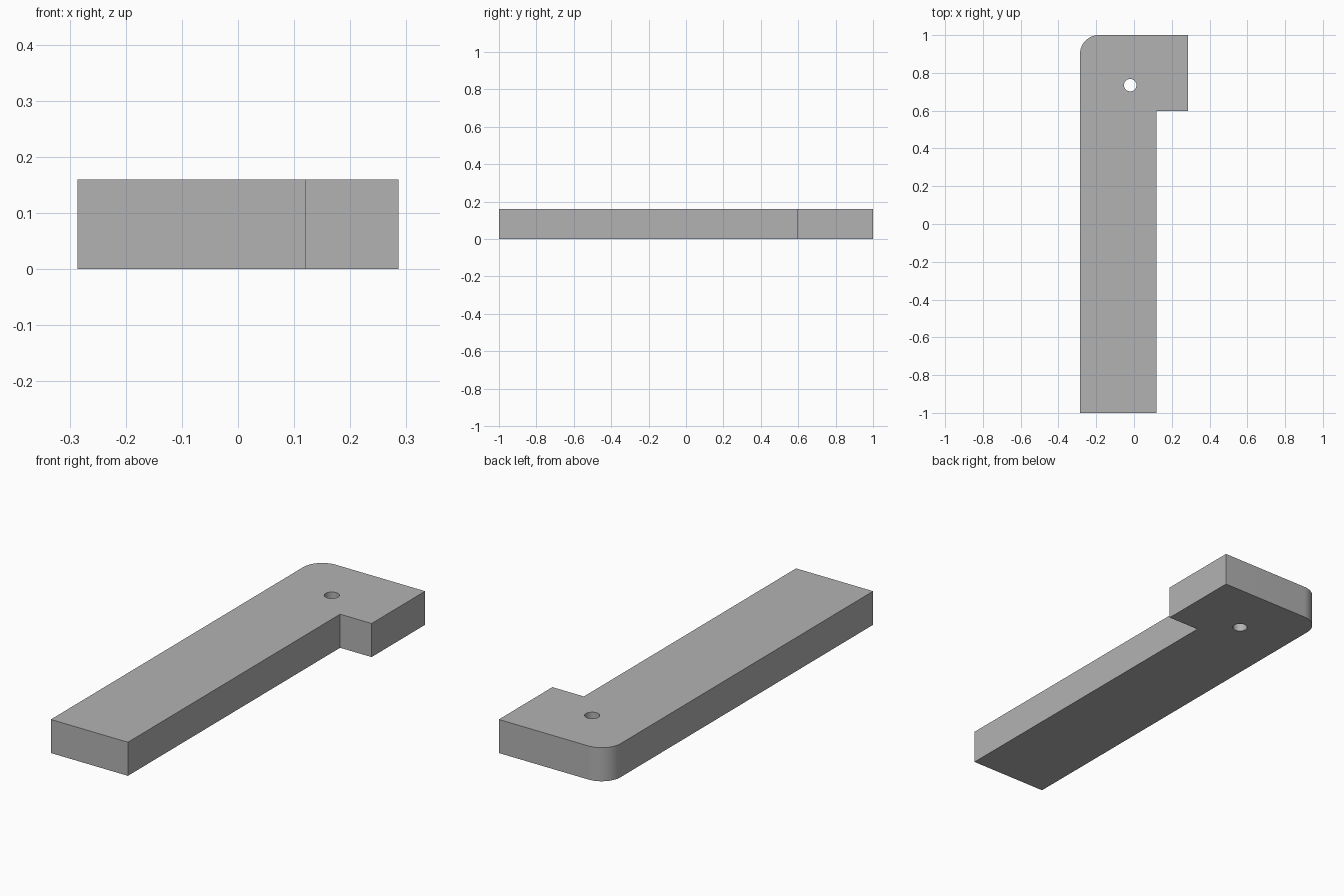
import bpy
import bmesh

cube = bpy.data.objects.get("Cube")
if cube:
    bpy.data.objects.remove(cube, do_unlink=True)

LEFT, RIGHT, ARM_RIGHT = -0.286, 0.286, 0.12
FRONT, BACK, STEP = -1.0, 1.0, 0.597
HEIGHT = 0.16
CORNER_RADIUS = 0.1
HOLE_CENTRE, HOLE_RADIUS = (-0.02, 0.735), 0.033

grey = bpy.data.materials.new("grey")
grey.use_nodes = True
colour = (0.45, 0.45, 0.45, 1)
grey.diffuse_color = colour
grey.node_tree.nodes["Principled BSDF"].inputs["Base Color"].default_value = colour

# Hooked bar: outline pulled up to full thickness
outline = [(LEFT, FRONT), (ARM_RIGHT, FRONT), (ARM_RIGHT, STEP),
           (RIGHT, STEP), (RIGHT, BACK), (LEFT, BACK)]
bm = bmesh.new()
base = bm.faces.new([bm.verts.new((x, y, 0)) for x, y in outline])
pulled = bmesh.ops.extrude_face_region(bm, geom=[base], use_keep_orig=True)
top = [v for v in pulled["geom"] if isinstance(v, bmesh.types.BMVert)]
bmesh.ops.translate(bm, verts=top, vec=(0, 0, HEIGHT))
bmesh.ops.recalc_face_normals(bm, faces=bm.faces)

# Rounded back corner
corner = [e for e in bm.edges
          if all(v.co.x < LEFT + 0.01 and v.co.y > BACK - 0.01 for v in e.verts)]
bmesh.ops.bevel(bm, geom=corner, offset=CORNER_RADIUS, offset_type='OFFSET',
                segments=12, profile=0.5, affect='EDGES')
mesh = bpy.data.meshes.new("hooked_bar")
bm.to_mesh(mesh)
bm.free()
mesh.materials.append(grey)
bar = bpy.data.objects.new("hooked_bar", mesh)
bpy.context.collection.objects.link(bar)

# Round through hole
bpy.ops.mesh.primitive_cylinder_add(vertices=32, radius=HOLE_RADIUS, depth=1,
                                    location=(*HOLE_CENTRE, HEIGHT / 2))
cutter = bpy.context.object
cutter.name = "hole_cutter"
cutter.hide_render = True
cutter.data.materials.append(grey)
cut = bar.modifiers.new("hole", 'BOOLEAN')
cut.operation = 'DIFFERENCE'
cut.solver = 'EXACT'
cut.object = cutter

bpy.ops.object.select_all(action='DESELECT')
bar.select_set(True)
bpy.context.view_layer.objects.active = bar
bpy.ops.object.modifier_apply(modifier=cut.name)
bpy.data.objects.remove(cutter, do_unlink=True)
bpy.ops.object.shade_smooth_by_angle()
